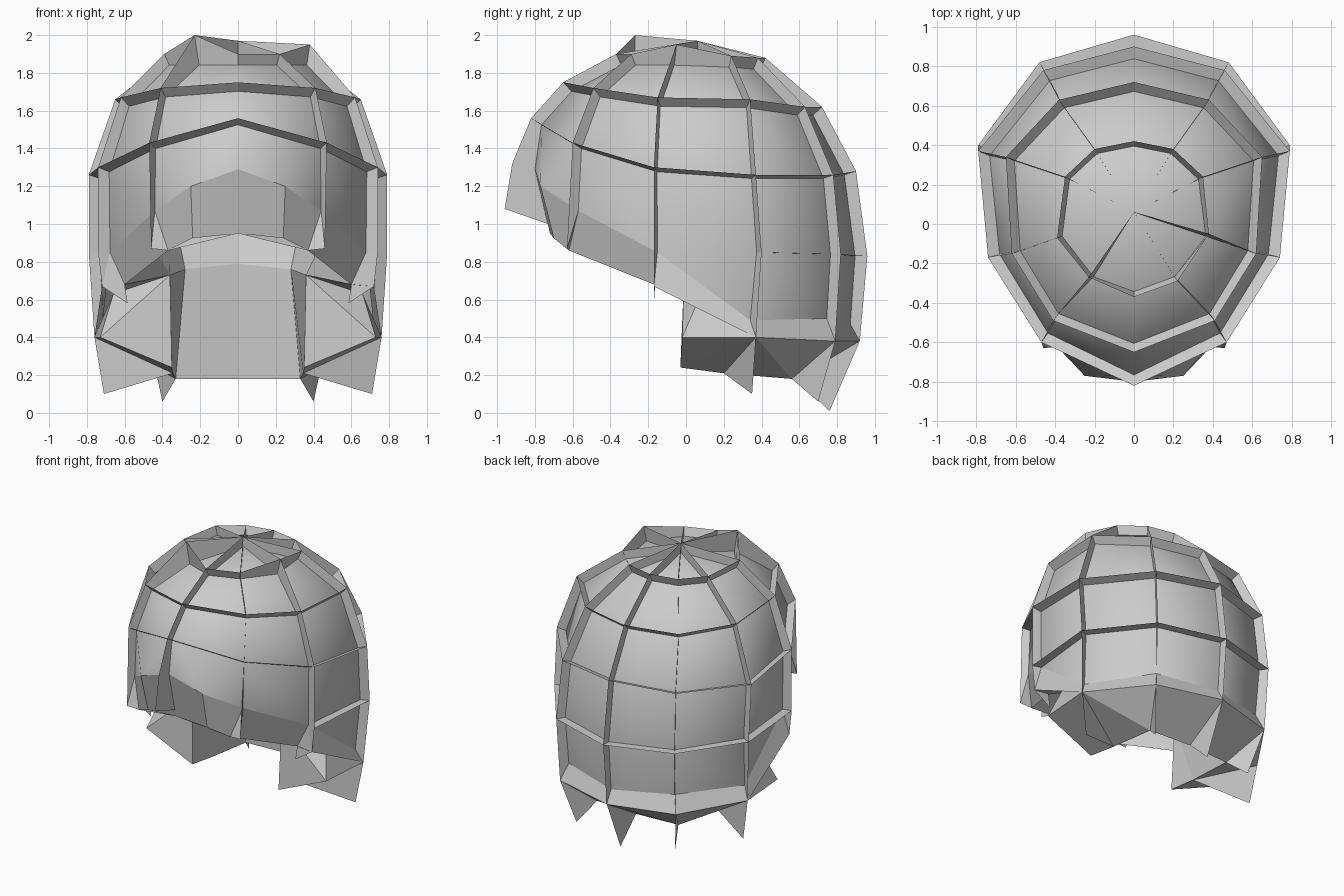
import bpy, bmesh
from mathutils import Vector as V

if "Cube" in bpy.data.objects:
    bpy.data.objects.remove(bpy.data.objects["Cube"])

# Ridge-tip nodes of the right half: rows from crown down, columns front to back
rows = [
    [(0, -.37, 1.90), (.22, -.29, 1.90), (.39, -.07, 1.90), (.35, .24, 1.89), (.20, .38, 1.88), (0, .42, 1.88)],
    [(0, -.65, 1.75), (.41, -.49, 1.72), (.62, -.15, 1.67), (.65, .34, 1.66), (.38, .63, 1.62), (0, .72, 1.62)],
    [(0, -.82, 1.56), (.47, -.60, 1.43), (.74, -.17, 1.30), (.79, .37, 1.26), (.46, .78, 1.26), (0, .90, 1.28)],
    [(0, -.96, 1.08), (.46, -.63, .87), (.74, -.17, .85), (.79, .40, .85), (.48, .82, .84), (0, .96, .83)],
    [None, None, (.72, -.17, .67), (.76, .37, .40), (.47, .79, .38), (0, .92, .38)],
]
apex_out, apex_in = V((0, .06, 1.97)), V((0, .06, 1.90))


def inset(p):
    p = V(p)
    d = V((p.x, p.y - .05, max(p.z - 1.0, 0))).normalized()
    return p - d * .065


outer = [[V(p) if p else None for p in r] for r in rows]
inner = [[inset(p) if p else None for p in r] for r in rows]
# Hem of the smooth panels
inner[3][0], inner[3][1] = V((0, -.80, 1.29)), V((.44, -.57, 1.07))
hem_mid = V((.25, -.77, 1.20))
inner[4][2] = inner[3][2]
inner[4][3], inner[4][4], inner[4][5] = V((.715, .34, .49)), V((.43, .745, .50)), V((0, .87, .47))

# Lower rims: fringe edge, sideburn corner, head opening top and bottom
low = [V(p) for p in ((0, -.72, .95), (.37, -.62, .86), (.60, -.17, .68))]
burn, burn_top = V((.73, -.02, .40)), V((.66, .08, .63))
wall_top = [V(p) for p in ((.36, -.01, .73), (.28, .52, .76), (0, .57, .79))]
wall_bot = [V(p) for p in ((.35, -.03, .24), (.345, .2, .21), (.33, .56, .18), (0, .58, .18))]

# Hollow for the head: the dome shrunk toward its middle
centre = V((0, .05, .95))
hollow = [[centre + (p - centre) * .87 for p in r] for r in inner[:3]]
hollow_top = centre + (apex_in - centre) * .87


def build(name, faces, smooth=False):
    bm = bmesh.new()
    for s in (1, -1):
        for f in faces(s):
            pts = []
            for p in f:
                q = V((p.x * s, p.y, p.z))
                if not any((q - o).length < 1e-5 for o in pts):
                    pts.append(q)
            if len(pts) > 2:
                if s < 0:
                    pts.reverse()
                bm.faces.new([bm.verts.new(q) for q in pts])
    if smooth:
        bmesh.ops.remove_doubles(bm, verts=bm.verts, dist=1e-4)
    me = bpy.data.meshes.new(name)
    bm.to_mesh(me)
    bm.free()
    for p in me.polygons:
        p.use_smooth = smooth
    ob = bpy.data.objects.new(name, me)
    bpy.context.collection.objects.link(ob)


# Smooth hair panels
def panels(s):
    out = []
    for k in range(5):
        out.append([apex_in, inner[0][k], inner[0][k + 1]])
        for r in range(4):
            if r == 3 and k < 2:
                continue
            a, b, c, d = inner[r][k], inner[r + 1][k], inner[r + 1][k + 1], inner[r][k + 1]
            if r == 2 and k == 0:
                out += [[a, b, hem_mid], [a, hem_mid, d], [d, hem_mid, c]]
            else:
                out.append([a, b, c, d])
    return out


# Thin ridges standing on every panel edge
def ridges(s):
    o = [list(r) for r in outer]
    if s < 0:
        o[0][1] = V((.23, -.27, 2.0))     # raised crown tips, different per side
    else:
        o[0][2] = V((.38, -.05, 1.95))
    out = []

    def fin(r1, k1, r2, k2):
        out.append([inner[r1][k1], o[r1][k1], o[r2][k2], inner[r2][k2]])
    for k in range(6):
        out.append([apex_in, apex_out, o[0][k], inner[0][k]])
        for r in range(4):
            if (r == 3 and k < 2) or (r == 2 and k == 0):
                continue
            fin(r, k, r + 1, k)
        for r in range(5):
            if k == 5 or (r >= 3 and k < 2):
                continue
            fin(r, k, r, k + 1)
    # front fin and fringe tips
    brow = V((0, -.92, 1.32))
    out.append([inner[2][0], o[2][0], brow, inner[3][0]])
    out.append([inner[3][0], brow, o[3][0], V((0, -.73, 1.00))])
    out.append([inner[3][1], o[3][1], low[1]])
    out.append([inner[3][2], o[4][2], V((.585, -.17, .58)), low[2]])
    # nape tips
    out.append([o[4][3], V((.71, .35, .10)), wall_bot[1]])
    out.append([o[4][4], V((.40, .70, .06)), wall_bot[2]])
    out.append([o[4][5], V((0, .76, .01)), wall_bot[3]])
    return out


# Fringe hem, cheek faces, nape floor and neck walls
def underside(s):
    i3, o4 = inner[3], outer[4]
    mid_low = V((.24, -.70, .925))
    return [
        [i3[0], low[0], mid_low, hem_mid], [hem_mid, mid_low, low[1], i3[1]],
        [i3[1], low[1], low[2], i3[2]],
        [low[2], wall_top[0], burn_top], [o4[2], low[2], burn_top],
        [burn, burn_top, wall_top[0]], [burn, o4[3], burn_top],
        [burn, wall_top[0], wall_bot[0]], [burn, wall_bot[0], o4[3]],
        [o4[3], wall_bot[0], wall_bot[1]],
        [o4[3], wall_bot[1], wall_bot[2]], [o4[3], wall_bot[2], o4[4]],
        [o4[4], wall_bot[2], wall_bot[3], o4[5]],
        [wall_bot[0], wall_top[0], wall_bot[1]], [wall_bot[1], wall_top[0], wall_top[1], wall_bot[2]],
        [wall_bot[2], wall_top[1], wall_top[2], wall_bot[3]],
    ]


# Inside of the cap
def lining(s):
    rim = [low[0], low[1], low[2], wall_top[0], wall_top[1], wall_top[2]]
    out = []
    for k in range(5):
        out.append([hollow_top, hollow[0][k + 1], hollow[0][k]])
        for r in range(2):
            out.append([hollow[r][k], hollow[r][k + 1], hollow[r + 1][k + 1], hollow[r + 1][k]])
        out.append([hollow[2][k], hollow[2][k + 1], rim[k + 1], rim[k]])
    return out


build("hair_panels", panels, True)
build("hair_ridges", ridges)
build("hair_underside", underside)
build("cap_lining", lining)
